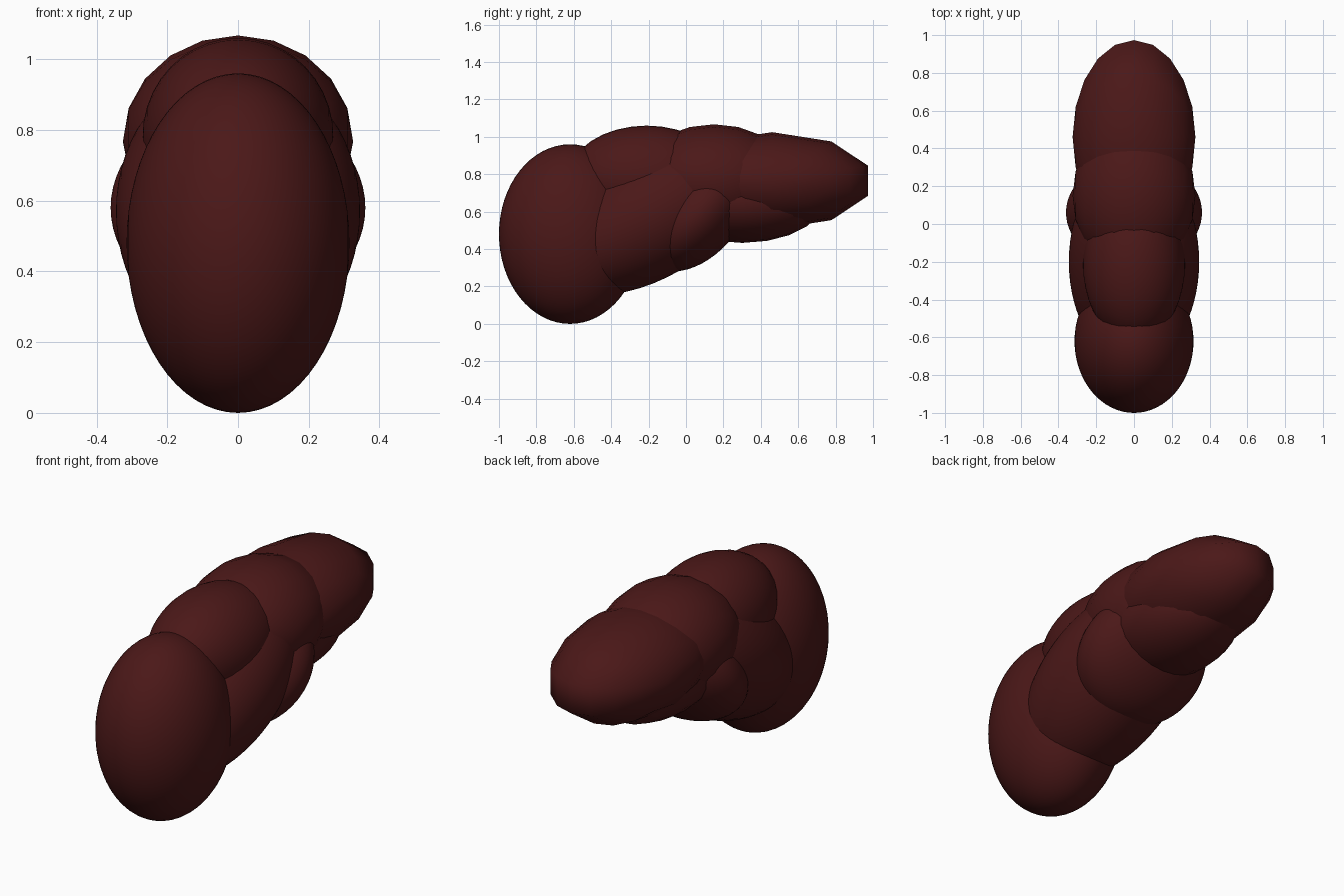
import bpy
from math import radians
from mathutils import Matrix, Vector

if "Cube" in bpy.data.objects:
    bpy.data.objects.remove(bpy.data.objects["Cube"])

mat = bpy.data.materials.new("dark_red")
mat.diffuse_color = (0.07, 0.009, 0.009, 1)
mat.use_nodes = True
mat.node_tree.nodes["Principled BSDF"].inputs["Base Color"].default_value = mat.diffuse_color


def lobe(name, y, z, radii, tilt=0, segs=32, rings=20):
    """Ellipsoid with its poles along x, tilted about x."""
    bpy.ops.mesh.primitive_uv_sphere_add(segments=segs, ring_count=rings, radius=1)
    ob = bpy.context.object
    ob.name = name
    # pole to x, one meridian exactly along +y
    ob.data.transform(Matrix(((0, 0, 1), (1, 0, 0), (0, 1, 0))).to_4x4())
    ob.data.transform(Matrix.Translation(Vector((0, y, z)))
                      @ Matrix.Rotation(radians(tilt), 4, 'X')
                      @ Matrix.Diagonal((*radii, 1)))
    bpy.ops.object.shade_smooth()
    ob.data.materials.append(mat)
    return ob


# big rounded front end
lobe("front_bulb", -0.62, 0.48, (0.315, 0.38, 0.48), 0, 64, 32)
# long slanted main body and the side bulge over it
lobe("main_body", -0.2, 0.57, (0.345, 0.6, 0.33), 30, 48, 32)
lobe("side_bulge", 0.06, 0.58, (0.36, 0.35, 0.22), 48, 48, 32)
# humps along the top
lobe("front_hump", -0.21, 0.78, (0.27, 0.42, 0.28), 0, 32, 20)
lobe("rear_hump", 0.15, 0.77, (0.325, 0.42, 0.297), 0, 20, 10)
# tapering tail end, coarse facets, with the lump beneath it
lobe("tail_end", 0.46, 0.765, (0.325, 0.54, 0.26), 0, 10, 10)
lobe("under_lump", 0.3, 0.65, (0.29, 0.43, 0.217), 0, 20, 12)
